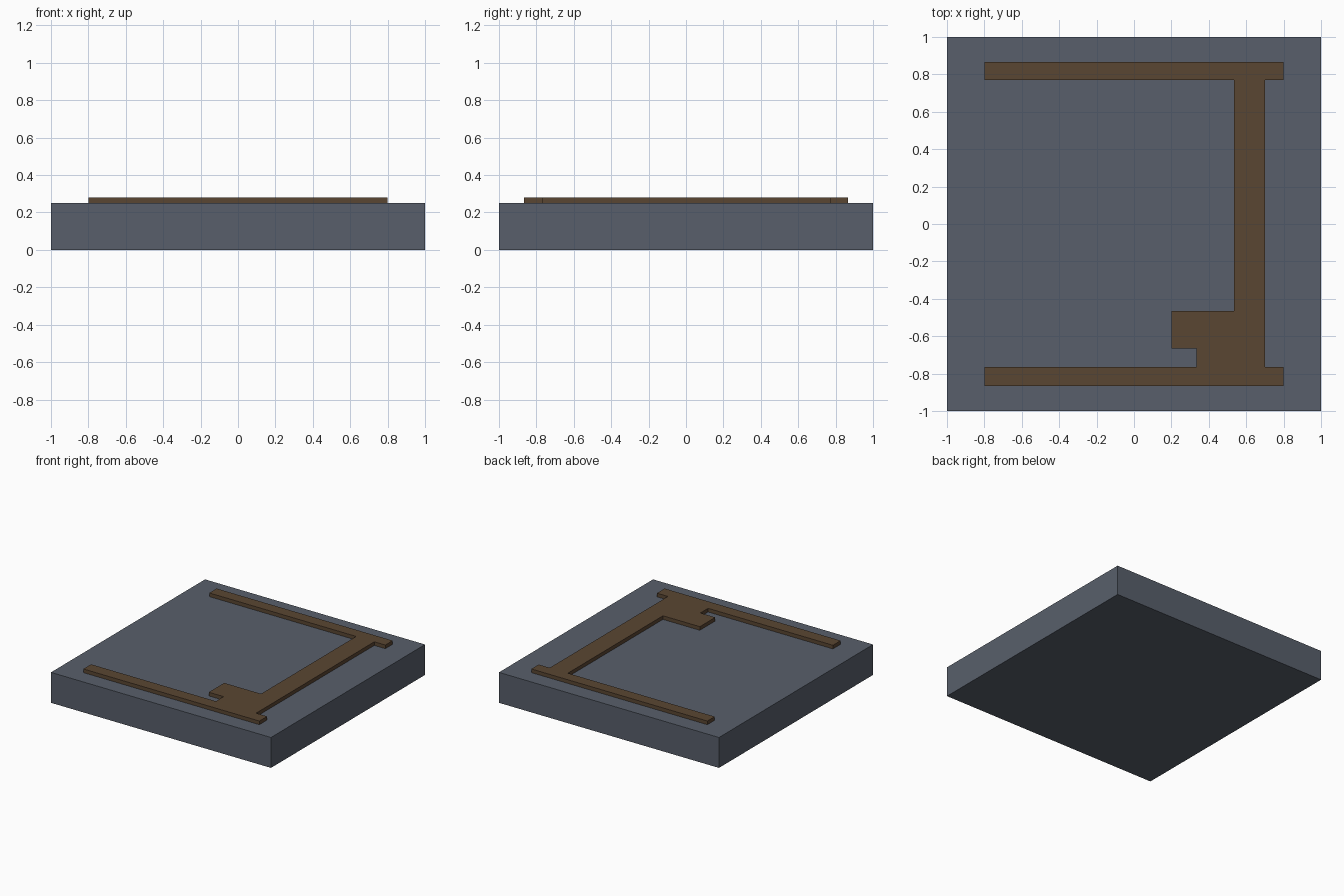
import bpy, bmesh

if "Cube" in bpy.data.objects:
    bpy.data.objects.remove(bpy.data.objects["Cube"])


def material(name, srgb):
    m = bpy.data.materials.new(name)
    lin = [((c / 255 + 0.055) / 1.055) ** 2.4 for c in srgb]
    m.diffuse_color = (*lin, 1)
    m.use_nodes = True
    m.node_tree.nodes["Principled BSDF"].inputs["Base Color"].default_value = m.diffuse_color
    return m


def prism(name, outline, z0, z1, mat):
    """Extrude a closed outline from z0 up to z1."""
    bm = bmesh.new()
    face = bm.faces.new([bm.verts.new((x, y, z0)) for x, y in outline])
    ext = bmesh.ops.extrude_face_region(bm, geom=[face])
    top = [v for v in ext["geom"] if isinstance(v, bmesh.types.BMVert)]
    bmesh.ops.translate(bm, verts=top, vec=(0, 0, z1 - z0))
    bmesh.ops.recalc_face_normals(bm, faces=bm.faces)
    mesh = bpy.data.meshes.new(name)
    bm.to_mesh(mesh)
    bm.free()
    mesh.materials.append(mat)
    ob = bpy.data.objects.new(name, mesh)
    bpy.context.collection.objects.link(ob)
    return ob


slate = material("slate grey", (88, 95, 107))
brown = material("dark brown", (90, 70, 50))

# Square slab
prism("slab", [(-1, -1), (1, -1), (1, 1), (-1, 1)], 0, 0.25, slate)

# Raised strip: two long bars joined by an upright with a stepped hook
strip = [
    (-0.8, -0.865), (0.8, -0.865), (0.8, -0.765), (0.7, -0.765),
    (0.7, 0.77), (0.8, 0.77), (0.8, 0.865), (-0.8, 0.865),
    (-0.8, 0.77), (0.535, 0.77), (0.535, -0.465), (0.2, -0.465),
    (0.2, -0.665), (0.335, -0.665), (0.335, -0.765), (-0.8, -0.765),
]
prism("raised_strip", strip, 0.25, 0.28, brown)
